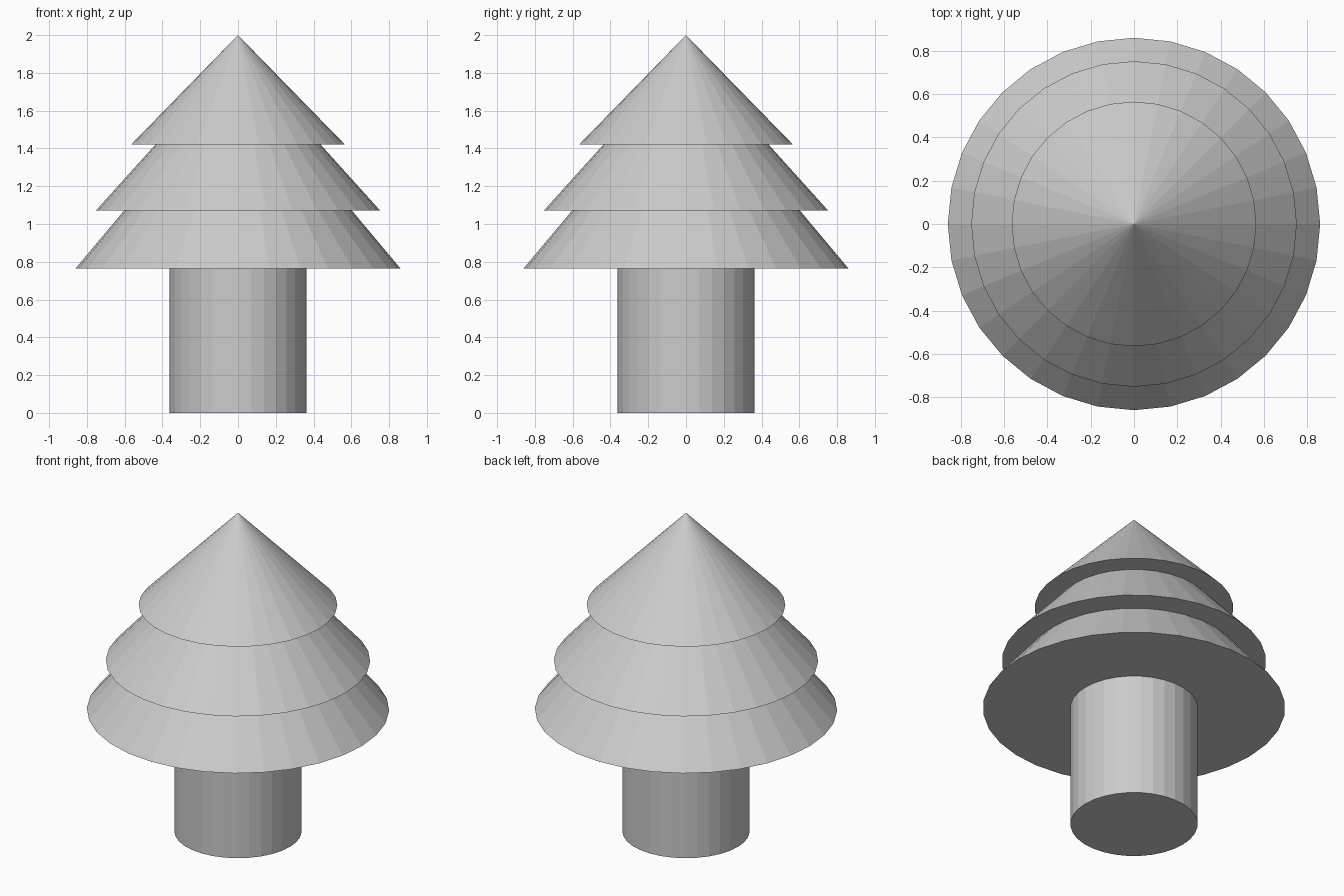
import bpy

if "Cube" in bpy.data.objects:
    bpy.data.objects.remove(bpy.data.objects["Cube"])

SIDES = 32


def cone(name, radius, z_base, z_tip):
    bpy.ops.mesh.primitive_cone_add(
        vertices=SIDES, radius1=radius, radius2=0, depth=z_tip - z_base,
        location=(0, 0, (z_base + z_tip) / 2))
    bpy.context.object.name = name


# Trunk
TRUNK_TOP = 0.765
bpy.ops.mesh.primitive_cylinder_add(
    vertices=SIDES, radius=0.362, depth=TRUNK_TOP, location=(0, 0, TRUNK_TOP / 2))
bpy.context.object.name = "trunk"

# Stacked foliage tiers, each cone tucked into the one above
for name, radius, z_base, z_tip in (
        ("foliage_bottom", 0.86, TRUNK_TOP, 1.79),
        ("foliage_middle", 0.752, 1.072, 1.905),
        ("foliage_top", 0.565, 1.422, 2.0)):
    cone(name, radius, z_base, z_tip)
